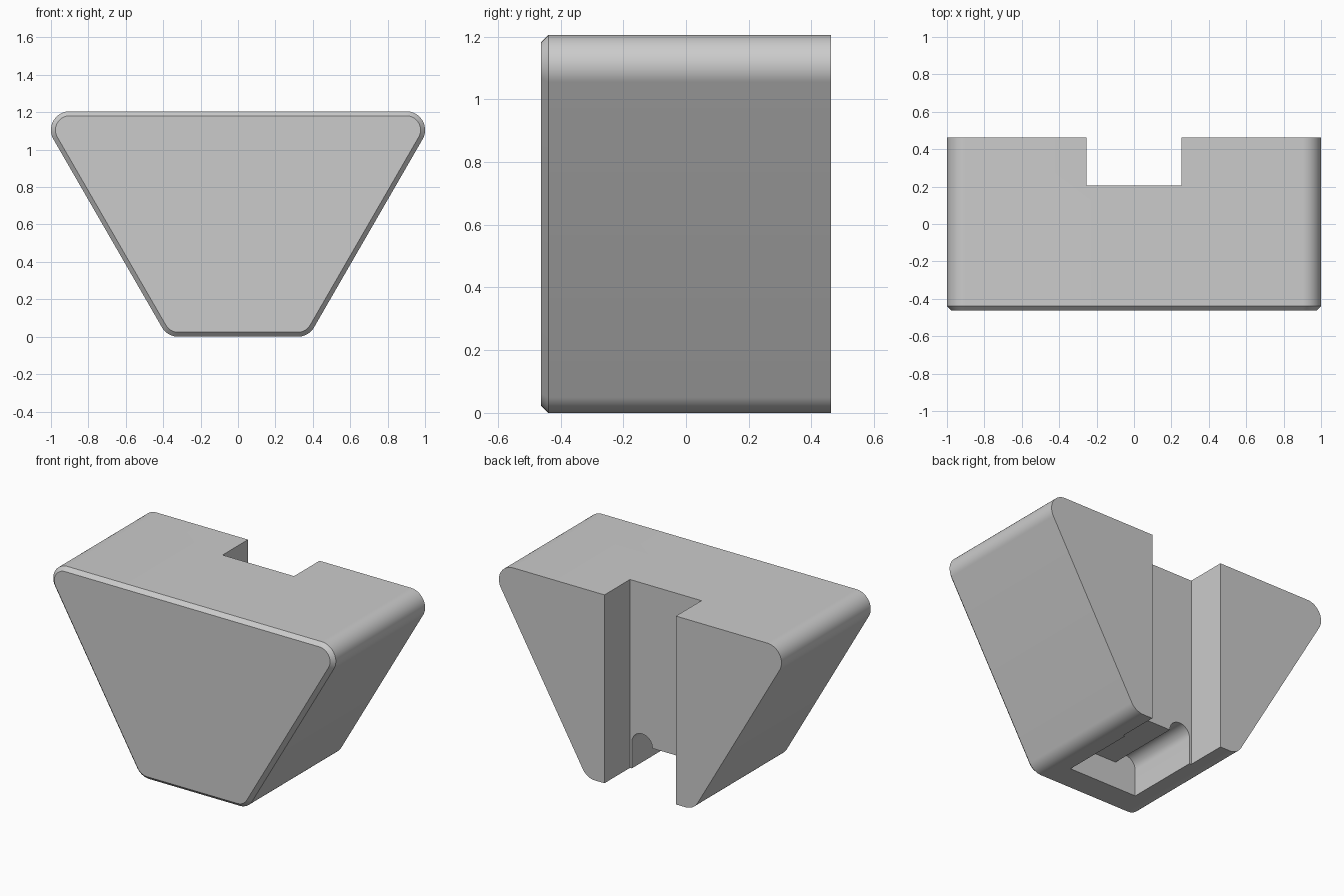
import bpy
import bmesh
from math import cos, sin, radians

cube = bpy.data.objects.get("Cube")
if cube:
    bpy.data.objects.remove(cube, do_unlink=True)

HEIGHT, HALF_DEPTH = 1.205, 0.463
RADIUS, CHAMFER = 0.1, 0.024
NOTCH_HALF, NOTCH_FLOOR = 0.253, 0.205
SLOT_HALF, SLOT_FRONT = 0.24, -0.275
EAR_RADIUS, SLOT_CEILING = 0.073, 0.167

grey = bpy.data.materials.new("light grey")
grey.use_nodes = True
colour = (0.6, 0.6, 0.6, 1)
grey.diffuse_color = colour
grey.node_tree.nodes["Principled BSDF"].inputs["Base Color"].default_value = colour


def arc(cx, cz, r, start, end, steps):
    """Points on an arc in the xz plane, angles in degrees."""
    angles = [radians(start + (end - start) * i / steps) for i in range(steps + 1)]
    return [(cx + r * cos(a), cz + r * sin(a)) for a in angles]


def mirrored(half):
    """Close a right-hand outline with its mirror image."""
    return half + [(-x, z) for x, z in reversed(half)]


def loft(name, sections):
    """Skin matching outlines, each given as (y, points), and cap both ends."""
    bm = bmesh.new()
    rings = [[bm.verts.new((x, y, z)) for x, z in pts] for y, pts in sections]
    for a, b in zip(rings, rings[1:]):
        for i in range(len(a)):
            j = (i + 1) % len(a)
            bm.faces.new((a[i], a[j], b[j], b[i]))
    bm.faces.new(rings[0])
    bm.faces.new(rings[-1])
    bmesh.ops.recalc_face_normals(bm, faces=bm.faces)
    mesh = bpy.data.meshes.new(name)
    bm.to_mesh(mesh)
    bm.free()
    mesh.materials.append(grey)
    obj = bpy.data.objects.new(name, mesh)
    bpy.context.collection.objects.link(obj)
    return obj


def body_outline(r):
    """Rounded trapezoid; a smaller radius insets every side equally."""
    lower = arc(0.32, RADIUS, r, -90, -30, 12)
    upper = arc(0.9, HEIGHT - RADIUS, r, -30, 90, 24)
    return mirrored(lower + upper)


# Wedge body with a chamfered front rim
body = loft("wedge_body", [
    (-HALF_DEPTH, body_outline(RADIUS - CHAMFER)),
    (-HALF_DEPTH + CHAMFER, body_outline(RADIUS)),
    (HALF_DEPTH, body_outline(RADIUS)),
])

# Full-height notch in the back
notch_half = [(NOTCH_HALF, -0.2), (NOTCH_HALF, HEIGHT + 0.2)]
notch = loft("back_notch_cutter",
             [(y, mirrored(notch_half)) for y in (NOTCH_FLOOR, 0.7)])

# Underside slot, with a round-topped channel along each side
ear = arc(SLOT_HALF - EAR_RADIUS, SLOT_CEILING, EAR_RADIUS, 0, 180, 24)
slot_half = [(SLOT_HALF, -0.2)] + ear
slot = loft("underside_slot_cutter",
            [(y, mirrored(slot_half)) for y in (SLOT_FRONT, 0.3)])

bpy.context.view_layer.objects.active = body
body.select_set(True)
for cutter in (notch, slot):
    cutter.hide_render = True
    cut = body.modifiers.new(cutter.name, "BOOLEAN")
    cut.operation = "DIFFERENCE"
    cut.solver = "EXACT"
    cut.object = cutter
    bpy.ops.object.modifier_apply(modifier=cut.name)
    bpy.data.objects.remove(cutter, do_unlink=True)

bpy.ops.object.shade_smooth_by_angle(angle=radians(30))
